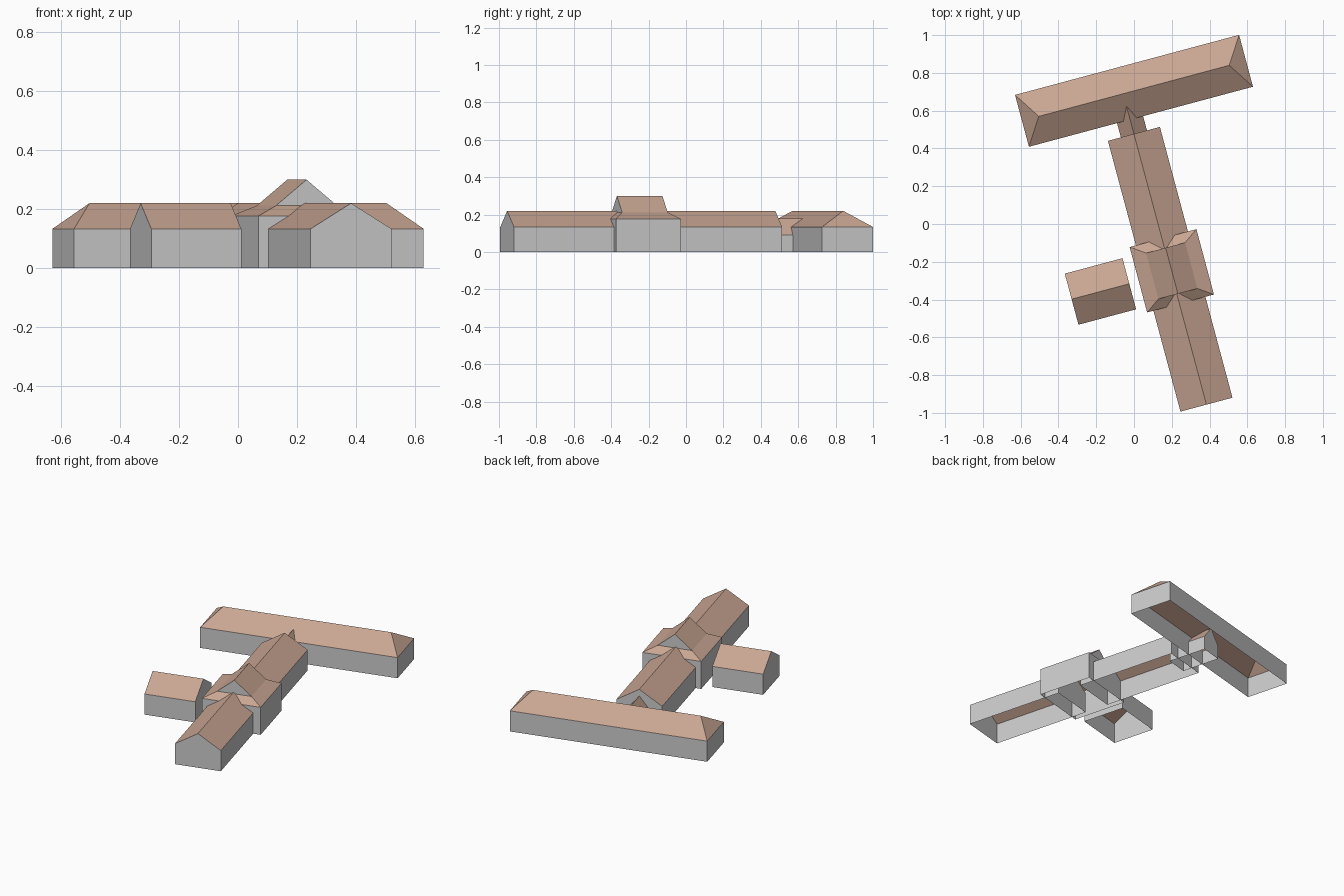
import bpy
from math import radians, sin, cos

if "Cube" in bpy.data.objects:
    bpy.data.objects.remove(bpy.data.objects["Cube"])

TURN = radians(15)          # the whole site is turned 15 degrees
roof_mat = bpy.data.materials.new("roof_tiles")
roof_mat.diffuse_color = (0.58, 0.38, 0.29, 1)
roof_mat.use_nodes = True
roof_mat.node_tree.nodes["Principled BSDF"].inputs["Base Color"].default_value = roof_mat.diffuse_color


def mesh_object(name, verts, faces, u, v, angle, mat=None):
    """Mesh object placed at site coordinates (u across, v along)."""
    me = bpy.data.meshes.new(name)
    me.from_pydata(verts, [], faces)
    ob = bpy.data.objects.new(name, me)
    ob.location = (u * cos(TURN) - v * sin(TURN), u * sin(TURN) + v * cos(TURN), 0)
    ob.rotation_euler[2] = TURN + angle
    if mat:
        me.materials.append(mat)
    bpy.context.collection.objects.link(ob)


def ring(a, b, z):
    return [(-a, -b, z), (a, -b, z), (a, b, z), (-a, b, z)]


SIDES = [(i, (i + 1) % 4, (i + 1) % 4 + 4, i + 4) for i in range(4)]


def wing(name, u, v, length, width, eave, ridge, hip=0, angle=0):
    """Open-bottomed building, ridge along its length; hip=0 gives gable ends."""
    a, b = length / 2, width / 2
    top = [(hip - a, 0, ridge), (a - hip, 0, ridge)]
    ends = [(1, 2, 5), (3, 0, 4)]
    walls, roof = list(SIDES), [(0, 1, 5, 4), (2, 3, 4, 5)]
    if hip:
        roof += ends
    else:
        walls += [(5, 6, 9), (7, 4, 8)]
    mesh_object(name + "_walls", ring(a, b, 0) + ring(a, b, eave) + top, walls, u, v, angle)
    mesh_object(name + "_roof", ring(a, b, eave) + top, roof, u, v, angle, roof_mat)


QUARTER = radians(90)
AXIS = 0.123                # shared centre line of the long range

# Hipped cross range at the back
wing("back_range", 0.1825, 0.681, 1.228, 0.284, 0.133, 0.22, hip=0.092)
# Detached side building
wing("side_building", -0.264, -0.299, 0.316, 0.28, 0.133, 0.22)
# Long range, in two wings meeting inside the central block, and the low link
for name, v0, v1, width, eave, ridge in (
        ("front_wing", -1.023, -0.37, 0.285, 0.133, 0.22),
        ("rear_wing", -0.21, 0.461, 0.285, 0.133, 0.22),
        ("link", 0.40, 0.655, 0.143, 0.09, 0.178)):
    wing(name, AXIS, (v0 + v1) / 2, v1 - v0, width, eave, ridge, angle=QUARTER)

# Central block: low skirt roof topped by a steeper gabled roof
U, V = 0.129, -0.291
outer, inner = (0.183, 0.179), (0.107, 0.126)
mesh_object("central_block_walls", ring(*outer, 0) + ring(*outer, 0.177), SIDES, U, V, 0)
mesh_object("central_block_skirt_roof", ring(*outer, 0.177) + ring(*inner, 0.212),
            SIDES, U, V, 0, roof_mat)
crown = ring(*inner, 0.212) + [(0, -inner[1], 0.3), (0, inner[1], 0.3)]
mesh_object("central_block_gables", crown, [(0, 1, 4), (2, 3, 5)], U, V, 0)
mesh_object("central_block_upper_roof", crown, [(1, 2, 5, 4), (3, 0, 4, 5)], U, V, 0, roof_mat)
